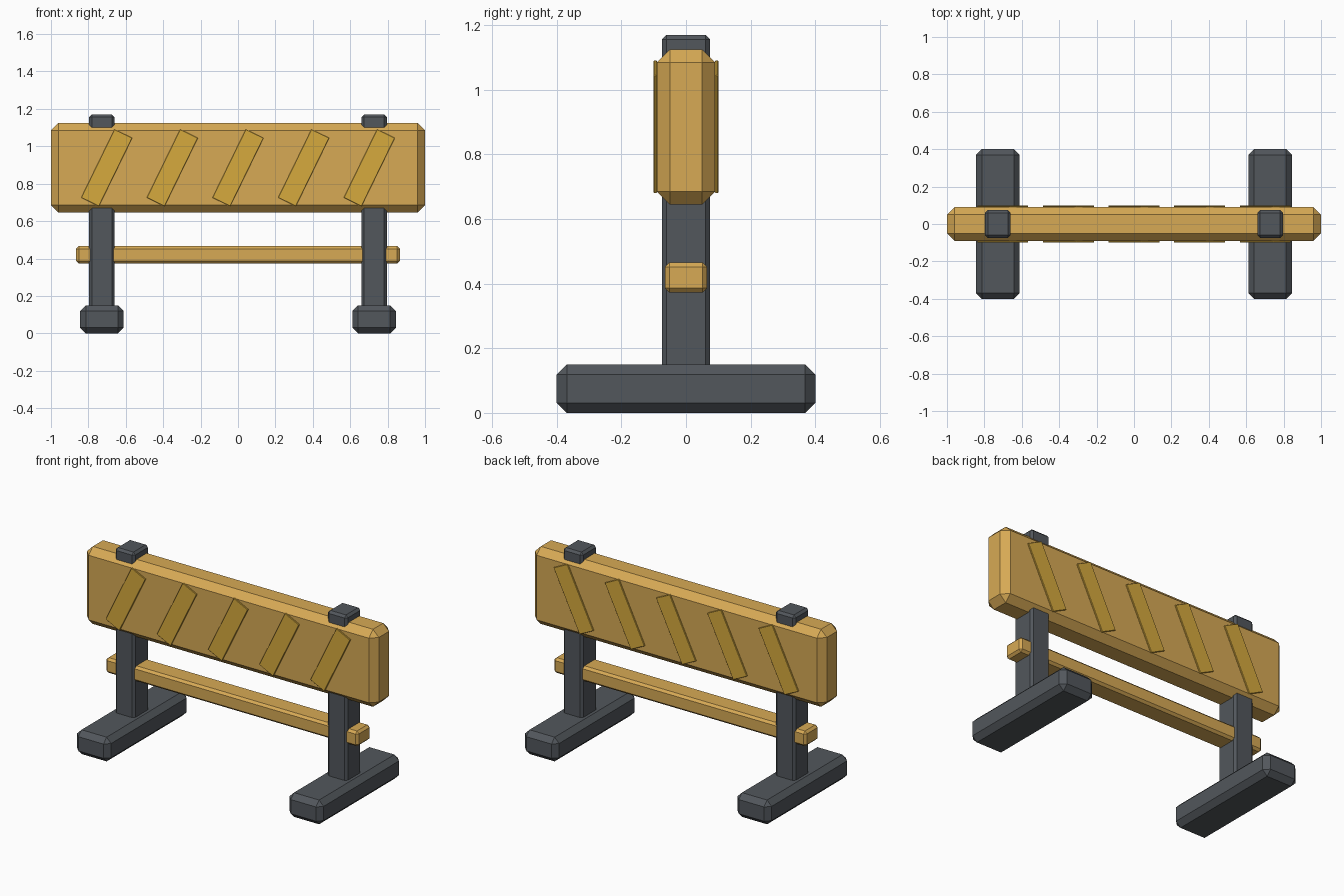
import bpy
import math

if "Cube" in bpy.data.objects:
    bpy.data.objects.remove(bpy.data.objects["Cube"], do_unlink=True)


def make_material(name, rgb):
    mat = bpy.data.materials.new(name)
    mat.use_nodes = True
    colour = (*rgb, 1.0)
    mat.diffuse_color = colour
    mat.node_tree.nodes["Principled BSDF"].inputs["Base Color"].default_value = colour
    return mat


WOOD = make_material("warm wood", (0.68, 0.40, 0.09))
STRIPE = make_material("mustard stripe", (0.67, 0.40, 0.048))
DARK = make_material("dark grey", (0.084, 0.095, 0.107))


def chamfered_box(name, centre, size, bevel, mat, tilt=0.0):
    """Box with a flat single-segment chamfer on every edge."""
    bpy.ops.mesh.primitive_cube_add(size=1, location=centre)
    obj = bpy.context.object
    obj.name = name
    for v in obj.data.vertices:
        v.co = [c * s for c, s in zip(v.co, size)]
    obj.rotation_euler.y = tilt
    obj.data.materials.append(mat)
    mod = obj.modifiers.new("chamfer", "BEVEL")
    mod.width = bevel
    mod.segments = 1
    mod.limit_method = 'NONE'
    return obj


# Main board and lower rail
chamfered_box("board", (0, 0, 0.885), (2.0, 0.18, 0.48), 0.04, WOOD)
chamfered_box("lower_rail", (0, 0, 0.419), (1.73, 0.13, 0.094), 0.014, WOOD)

# Posts and feet on both sides
for side, sign in (("left", 1), ("right", -1)):
    x = sign * 0.728
    chamfered_box(side + "_post", (x, 0, 0.62), (0.135, 0.148, 1.1), 0.014, DARK)
    chamfered_box(side + "_foot", (x, 0, 0.075), (0.234, 0.80, 0.15), 0.031, DARK)

# Slanted stripes on both faces of the board
for face, sign in (("front", -1), ("back", 1)):
    for i in range(5):
        chamfered_box(f"{face}_stripe_{i + 1}", ((i - 2) * 0.351, sign * 0.0952, 0.885),
                      (0.106, 0.0096, 0.407), 0.002, STRIPE, math.radians(26))
